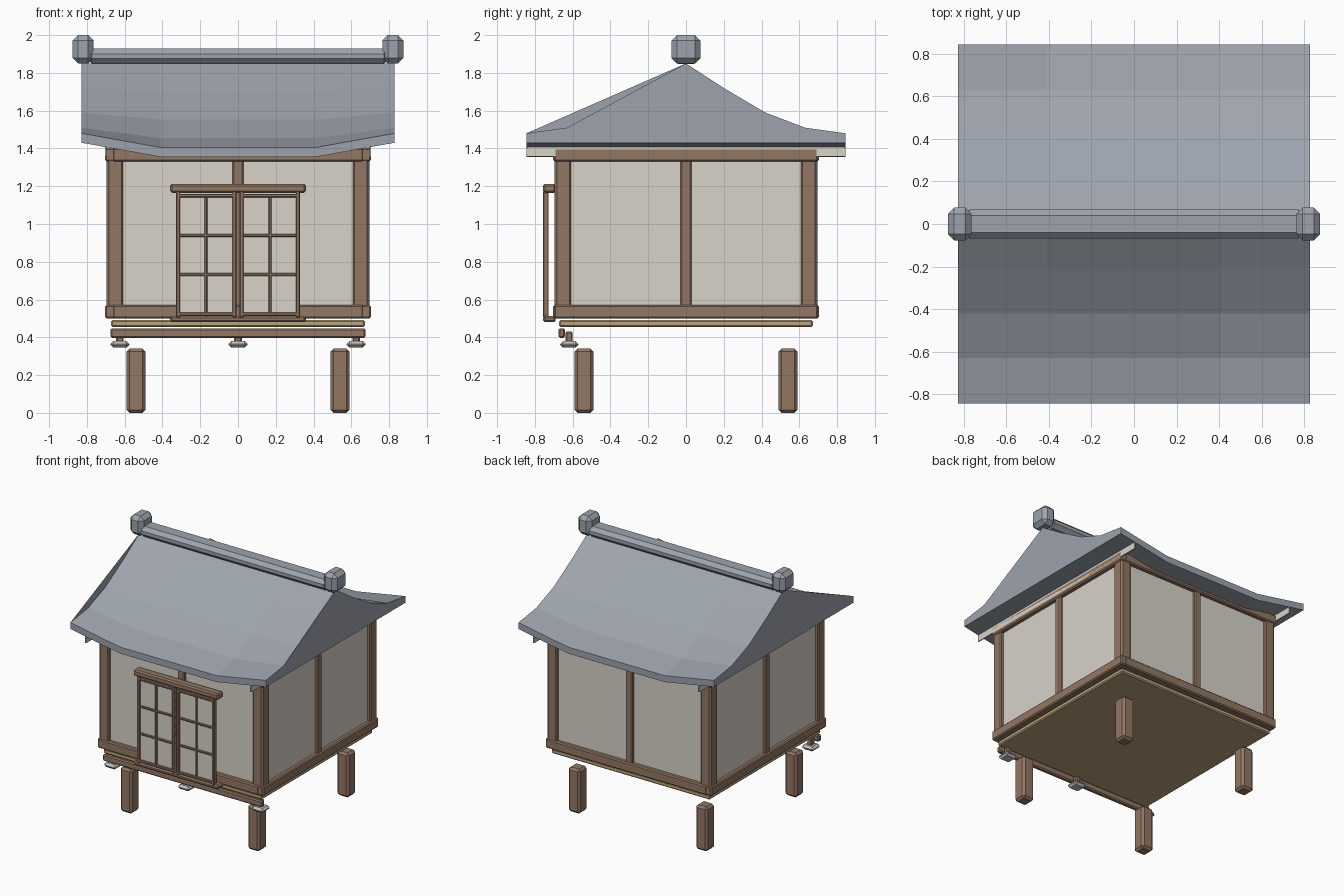
import bpy
import bmesh

cube = bpy.data.objects.get("Cube")
if cube:
    bpy.data.objects.remove(cube, do_unlink=True)


def material(name, *rgb):
    """Flat material from 0-255 display values, stored as linear."""
    lin = [((c / 255 + 0.055) / 1.055) ** 2.4 for c in rgb] + [1]
    m = bpy.data.materials.new(name)
    m.use_nodes = True
    m.diffuse_color = lin
    bsdf = next(n for n in m.node_tree.nodes if n.type == "BSDF_PRINCIPLED")
    bsdf.inputs["Base Color"].default_value = lin
    bsdf.inputs["Roughness"].default_value = 0.8
    return m


WOOD = material("brown wood", 146, 119, 99)
TAN = material("tan wood", 187, 164, 122)
PAPER = material("cream paper", 216, 211, 202)
TILE = material("blue grey tile", 158, 164, 174)
STONE = material("pale stone", 198, 196, 192)


def finish(name, bm, mat):
    bmesh.ops.recalc_face_normals(bm, faces=bm.faces)
    me = bpy.data.meshes.new(name)
    bm.to_mesh(me)
    bm.free()
    me.materials.append(mat)
    ob = bpy.data.objects.new(name, me)
    bpy.context.collection.objects.link(ob)
    return ob


def boxes(name, mat, spans, bevel=0.0):
    """One object from boxes, each given as x, y and z spans."""
    bm = bmesh.new()
    for span in spans:
        verts = bmesh.ops.create_cube(bm, size=1)["verts"]
        for v in verts:
            v.co = [(a + b) / 2 + c * (b - a) for (a, b), c in zip(span, v.co)]
    if bevel:
        bmesh.ops.bevel(bm, geom=bm.edges[:], offset=bevel, segments=1,
                        affect="EDGES", clamp_overlap=True)
    return finish(name, bm, mat)


def around(c, half):
    return (c - half, c + half)


# Corner legs
for sx, side in ((-1, "right"), (1, "left")):
    for sy, end in ((-1, "front"), (1, "back")):
        boxes(f"{end}_{side}_leg", WOOD,
              [(around(sx * 0.54, 0.05), around(sy * 0.54, 0.05), (0, 0.34))], 0.016)

# Floor, front step beam and its feet
boxes("floor", TAN, [(around(0, 0.672), around(0, 0.672), (0.455, 0.492))], 0.008)
boxes("front_beam", WOOD, [(around(0, 0.675), (-0.675, -0.64), (0.397, 0.447))], 0.008)
posts = (-0.625, 0, 0.625)
boxes("foot_brackets", WOOD,
      [(around(x, 0.02), (-0.637, -0.6), (0.375, 0.43)) for x in posts], 0.006)
boxes("foot_stones", STONE,
      [(around(x, 0.05), around(-0.618, 0.048), (0.345, 0.38)) for x in posts], 0.015)


# Walls: timber frame with a paper infill
def wall(name, axis, sign):
    def place(along, depth, z):
        d = tuple(sorted(sign * k for k in depth))
        return (along, d, z) if axis == "y" else (d, along, z)

    reach = 0.70 if axis == "x" else 0.665
    frame = [place(around(0, reach), (0.64, 0.703), z) for z in ((0.5, 0.572), (1.332, 1.402))]
    frame += [place(around(0, 0.028), (0.645, 0.695), (0.54, 1.36))]
    frame += [place(around(s * 0.65, 0.04), (0.64, 0.695), (0.51, 1.39)) for s in (-1, 1)]
    boxes(name + "_frame", WOOD, frame, 0.008)
    boxes(name + "_paper", PAPER, [place(around(0, 0.63), (0.665, 0.672), (0.55, 1.35))])


for name, axis, sign in (("front_wall", "y", -1), ("back_wall", "y", 1),
                         ("right_wall", "x", -1), ("left_wall", "x", 1)):
    wall(name, axis, sign)

# Sliding doors: rails, lattice and paper
boxes("door_rails", WOOD, [(around(0, 0.36), (-0.757, -0.69), z)
                           for z in ((1.165, 1.212), (0.48, 0.512))], 0.01)
for s, side in ((-1, "right"), (1, "left")):
    deep = (-0.757, -0.727)
    thin = (-0.752, -0.732)
    middle = around(s * 0.168, 0.16)
    sash = [(around(s * x, 0.011), deep, (0.505, 1.175)) for x in (0.019, 0.317)]
    sash += [(middle, deep, around(z, 0.009)) for z in (0.523, 1.15)]
    sash += [(middle, thin, around(z, 0.008)) for z in (0.732, 0.94)]
    sash += [(around(s * 0.17, 0.008), thin, (0.51, 1.16))]
    boxes(f"{side}_door_lattice", WOOD, sash, 0.004)
    boxes(f"{side}_door_paper", PAPER, [(middle, (-0.742, -0.738), (0.515, 1.155))])

# Roof: swept slopes whose eaves sag between the ends
half = [(0.0, 1.85), (0.2, 1.72), (0.42, 1.59), (0.63, 1.51), (0.845, 1.48)]
profile = [(-y, z) for y, z in half[:0:-1]] + half
SAG = 0.075
bm = bmesh.new()
columns = []
for x, sag in ((-0.828, 0), (-0.41, SAG), (0.41, SAG), (0.828, 0)):
    top = [bm.verts.new((x, y, z - sag * abs(y) / 0.845)) for y, z in profile]
    low = [bm.verts.new((x, s * 0.845, 1.43 - sag)) for s in (1, -1)]
    columns.append(top + low)
for a, b in zip(columns, columns[1:]):
    for i in range(len(a)):
        j = (i + 1) % len(a)
        bm.faces.new((a[i], a[j], b[j], b[i]))
for ring in (columns[0], columns[-1]):
    bm.faces.new(ring)
finish("roof", bm, TILE)

# Straight-edged boards rising at the front of both roof ends
bm = bmesh.new()
for x, last in ((-0.828, 0), (0.828, 1)):
    bm.faces.new([bm.verts.new((x, y, z)) for y, z in profile[last:5]])
finish("front_verge_boards", bm, TILE)

# Cream gable panels under the roof
for s, side in ((-1, "right"), (1, "left")):
    bm = bmesh.new()
    outline = [(y, z - SAG) for y, z in profile] + [(0.845, 1.357), (-0.845, 1.357)]
    face = bm.faces.new([bm.verts.new((s * 0.695, y, z)) for y, z in outline])
    out = bmesh.ops.extrude_face_region(bm, geom=[face])["geom"]
    bmesh.ops.translate(bm, vec=(s * 0.008, 0, 0),
                        verts=[g for g in out if isinstance(g, bmesh.types.BMVert)])
    finish(f"{side}_gable_panel", bm, PAPER)

# Ridge beam and end caps
boxes("ridge", TILE, [(around(0, 0.8), around(0, 0.068), (1.848, 1.928))], 0.027)
for s, side in ((-1, "right"), (1, "left")):
    boxes(f"{side}_ridge_cap", TILE,
          [(around(s * 0.82, 0.056), around(0, 0.077), (1.85, 2.0))], 0.029)
